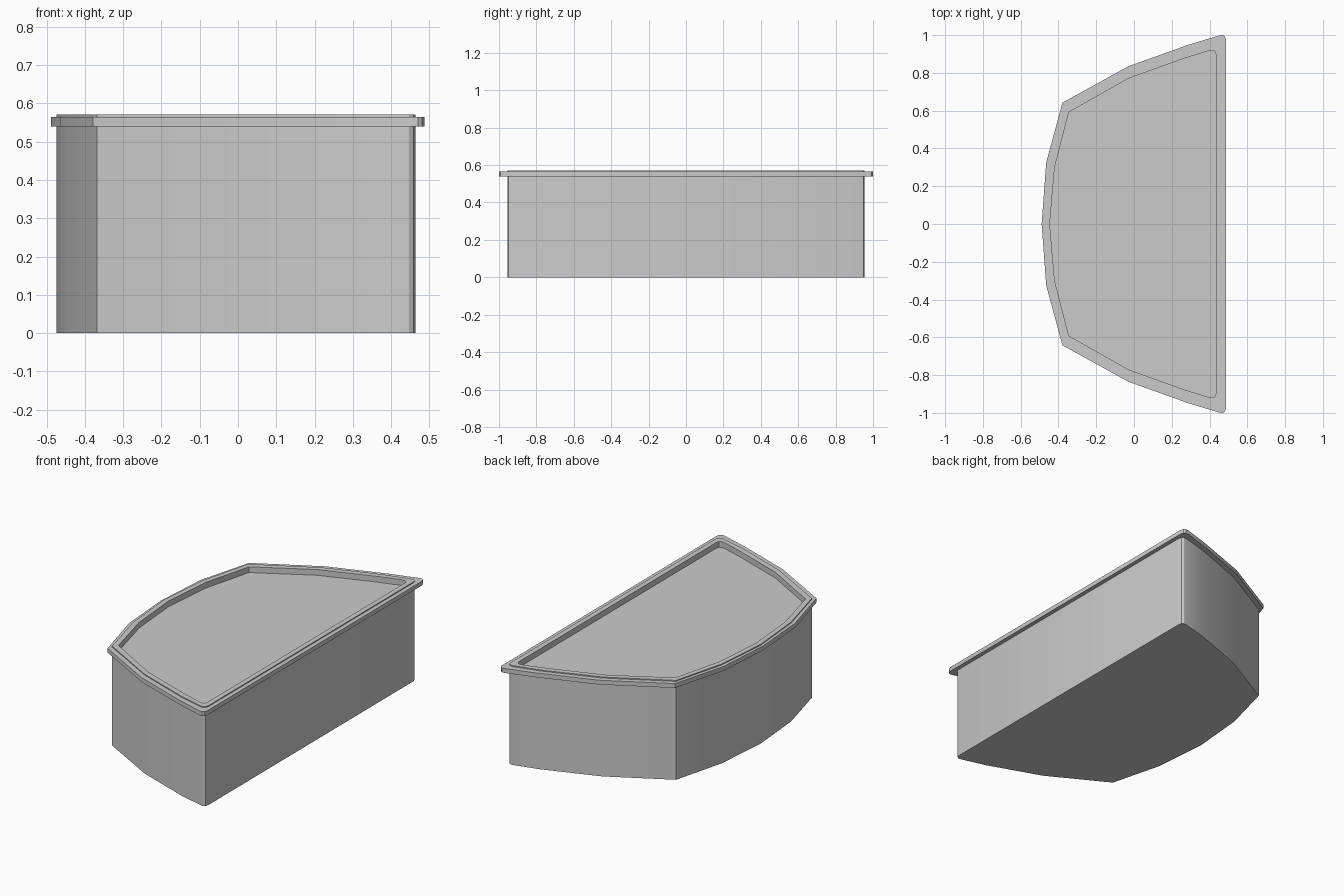
import bpy, bmesh, math

if "Cube" in bpy.data.objects:
    bpy.data.objects.remove(bpy.data.objects["Cube"])

grey = bpy.data.materials.new("plain grey")
grey.diffuse_color = (0.6, 0.6, 0.6, 1)
grey.use_nodes = True
grey.node_tree.nodes["Principled BSDF"].inputs["Base Color"].default_value = grey.diffuse_color

# Half outlines (y >= 0), from the bowed side round to the straight side
OUTER = [(-0.489, 0), (-0.465, 0.325), (-0.379, 0.642), (-0.03, 0.835),
         (0.295, 0.951), (0.455, 0.999), (0.470, 1.0), (0.481, 0.993), (0.487, 0.975)]
WALL = [(-0.474, 0), (-0.447, 0.315), (-0.368, 0.617), (-0.03, 0.803),
        (0.283, 0.916), (0.432, 0.955), (0.447, 0.955), (0.458, 0.948), (0.463, 0.930)]
INNER = [(-0.446, 0), (-0.420, 0.300), (-0.345, 0.592), (-0.03, 0.770),
         (0.270, 0.878), (0.403, 0.919), (0.418, 0.919), (0.429, 0.912), (0.434, 0.895)]


def loop(half):
    """Mirror a half outline into a closed one."""
    return half + [(x, -y) for x, y in reversed(half[1:])]


def loft(name, rows, caps=False, closed=False):
    """Skin a stack of (outline, height) rows."""
    bm = bmesh.new()
    rings = [[bm.verts.new((x, y, z)) for x, y in loop(h)] for h, z in rows]
    pairs = list(zip(rings, rings[1:]))
    if closed:
        pairs.append((rings[-1], rings[0]))
    n = len(rings[0])
    for a, b in pairs:
        for i in range(n):
            j = (i + 1) % n
            bm.faces.new((a[i], a[j], b[j], b[i]))
    if caps:
        bm.faces.new(rings[0])
        bm.faces.new(rings[-1])
    bmesh.ops.recalc_face_normals(bm, faces=bm.faces)
    me = bpy.data.meshes.new(name)
    bm.to_mesh(me)
    bm.free()
    me.materials.append(grey)
    ob = bpy.data.objects.new(name, me)
    bpy.context.collection.objects.link(ob)
    bpy.ops.object.select_all(action='DESELECT')
    ob.select_set(True)
    bpy.context.view_layer.objects.active = ob
    bpy.ops.object.shade_smooth_by_angle(angle=math.radians(30))
    return ob


# Solid body, sunken top panel, overhanging rim and raised lip in one skin
loft("tub_with_rim", [(WALL, 0), (WALL, 0.54), (OUTER, 0.54), (OUTER, 0.565),
                      (WALL, 0.565), (WALL, 0.571), (INNER, 0.571),
                      (INNER, 0.538)], caps=True)
